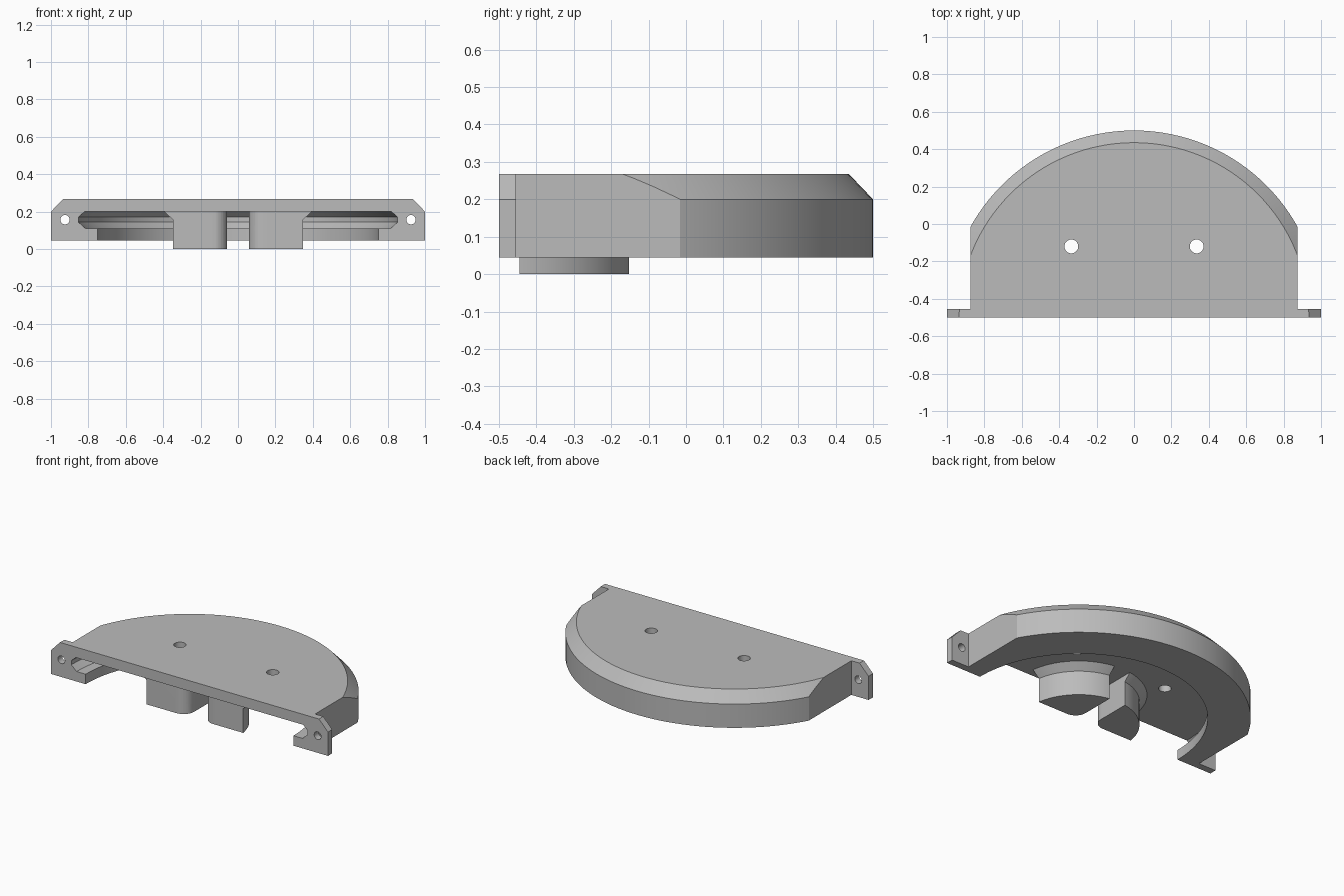
import bpy, bmesh, math
from mathutils import Matrix, Vector

if "Cube" in bpy.data.objects:
    bpy.data.objects.remove(bpy.data.objects["Cube"], do_unlink=True)

AXIS = Vector((0, -0.5, 0))

grey = bpy.data.materials.new("plain_grey")
grey.use_nodes = True
GREY = (0.5, 0.5, 0.5, 1)
grey.diffuse_color = GREY
grey.node_tree.nodes["Principled BSDF"].inputs["Base Color"].default_value = GREY


def finish(bm, name):
    bmesh.ops.recalc_face_normals(bm, faces=bm.faces)
    mesh = bpy.data.meshes.new(name)
    bm.to_mesh(mesh)
    bm.free()
    mesh.materials.append(grey)
    obj = bpy.data.objects.new(name, mesh)
    bpy.context.collection.objects.link(obj)
    return obj


def half_lathe(name, profile, steps=64):
    """Half-turn of an (r, z) profile, closed by one flat front face."""
    bm = bmesh.new()
    verts = [bm.verts.new((r, AXIS.y, z)) for r, z in profile]
    edges = [bm.edges.new(pair) for pair in zip(verts, verts[1:])]
    bmesh.ops.spin(bm, geom=verts + edges, cent=AXIS, axis=(0, 0, 1),
                   angle=math.pi, steps=steps)
    bmesh.ops.remove_doubles(bm, verts=bm.verts, dist=1e-5)
    rim = [e for e in bm.edges if e.is_boundary]
    bmesh.ops.edgeloop_fill(bm, edges=rim)
    return finish(bm, name)


def prism(name, outline, z0, z1):
    bm = bmesh.new()
    base = bm.faces.new([bm.verts.new((x, y, z0)) for x, y in outline])
    top = bmesh.ops.extrude_face_region(bm, geom=[base])["geom"]
    moved = [v for v in top if isinstance(v, bmesh.types.BMVert)]
    bmesh.ops.translate(bm, verts=moved, vec=(0, 0, z1 - z0))
    return finish(bm, name)


def drill(name, centre, radius, turn=0.0):
    bm = bmesh.new()
    place = Matrix.Translation(centre) @ Matrix.Rotation(turn, 4, "X")
    bmesh.ops.create_cone(bm, cap_ends=True, segments=32, radius1=radius,
                          radius2=radius, depth=0.3, matrix=place)
    return finish(bm, name)


def cut(obj, cutter):
    cutter.hide_render = True
    mod = obj.modifiers.new("cut", "BOOLEAN")
    mod.operation = "DIFFERENCE"
    mod.solver = "EXACT"
    mod.object = cutter
    bpy.context.view_layer.objects.active = obj
    bpy.ops.object.modifier_apply(modifier=mod.name)
    bpy.data.objects.remove(cutter, do_unlink=True)


def smooth(obj):
    bpy.ops.object.select_all(action="DESELECT")
    obj.select_set(True)
    bpy.context.view_layer.objects.active = obj
    bpy.ops.object.shade_smooth_by_angle(angle=math.radians(20))


# Half-round housing: chamfered rim outside, grooved cavity inside
housing = half_lathe("housing", [
    (0, 0.268), (0.935, 0.268), (1, 0.2), (1, 0.045), (0.75, 0.045),
    (0.75, 0.11), (0.815, 0.11), (0.853, 0.144), (0.853, 0.171),
    (0.82, 0.2), (0, 0.2)])

for side in (-1, 1):
    # Flat sides that leave a thin mounting ear at the front
    a, b = side * 0.875, side * 1.2
    cut(housing, prism("side_cutter",
                       [(a, -0.455), (b, -0.455), (b, 0.7), (a, 0.7)], -0.1, 0.5))
    # Ear hole and top hole
    cut(housing, drill("ear_drill", (side * 0.925, -0.48, 0.157), 0.025, math.pi / 2))
    cut(housing, drill("top_drill", (side * 0.335, -0.12, 0.25), 0.037))
smooth(housing)

# Round hub with a flared root, split into two posts
hub = half_lathe("hub_posts", [
    (0, 0.21), (0.397, 0.21), (0.397, 0.2), (0.353, 0.157), (0.353, 0), (0, 0)])

# Slot outline with rounded mouth, also trimming the hub front
mouth = [(0.133 - 0.075 * math.sin(t), -0.37 - 0.075 * math.cos(t))
         for t in (math.pi / 2 * i / 8 for i in range(9))]
right_half = [(0.6, -0.7), (0.6, -0.445)] + mouth + [(0.058, 0.1)]
left_half = [(-x, y) for x, y in reversed(right_half)]
cut(hub, prism("slot_cutter", right_half + left_half, -0.1, 0.4))
smooth(hub)
